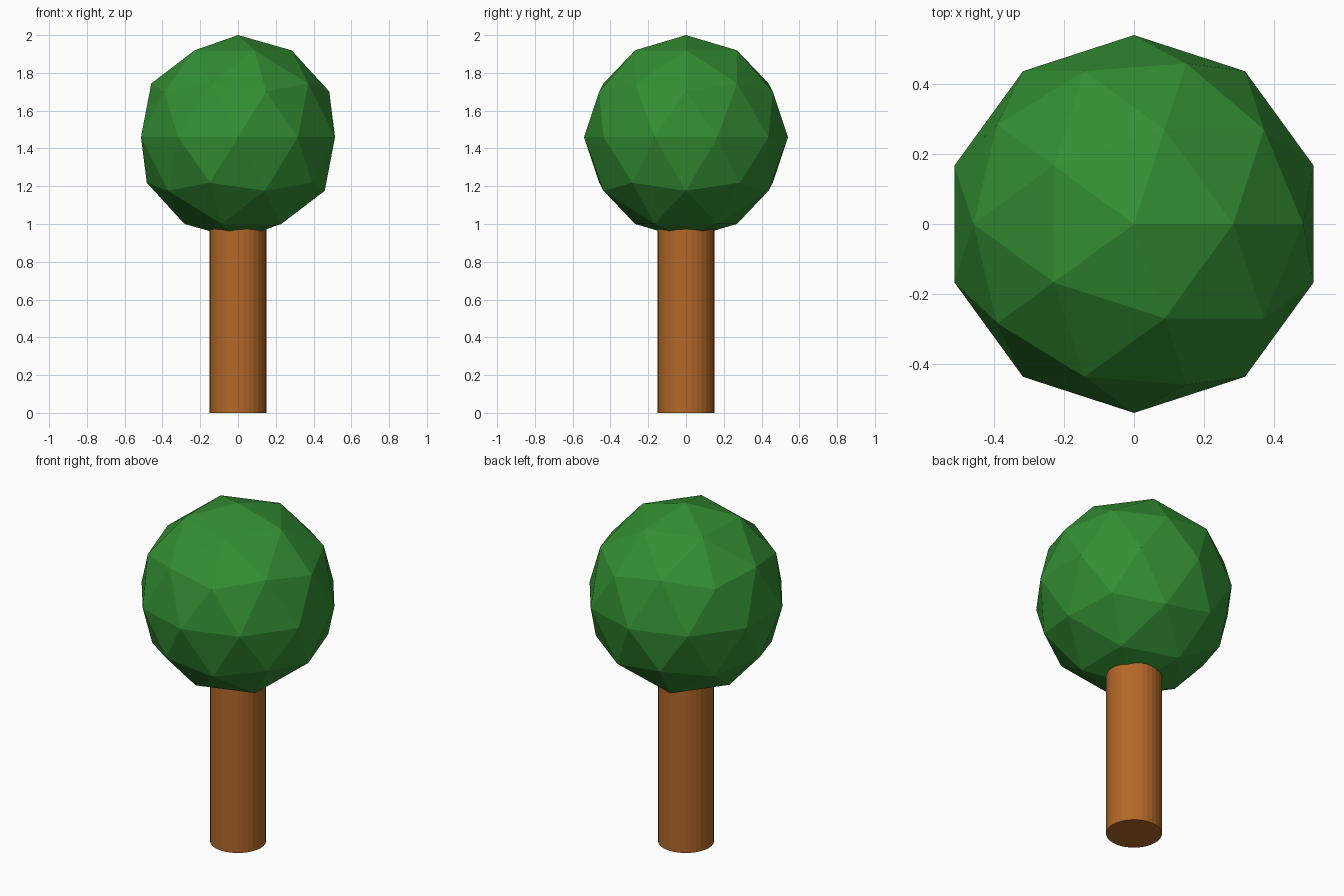
import bpy

# Remove the default object
cube = bpy.data.objects.get("Cube")
if cube:
    bpy.data.objects.remove(cube, do_unlink=True)


def make_material(name, rgb):
    mat = bpy.data.materials.new(name)
    mat.use_nodes = True
    colour = (*rgb, 1.0)
    mat.diffuse_color = colour
    mat.node_tree.nodes["Principled BSDF"].inputs["Base Color"].default_value = colour
    return mat


def finish(name, mat):
    obj = bpy.context.object
    obj.name = obj.data.name = name
    obj.data.materials.append(mat)
    return obj


RADIUS = 0.54
TRUNK_HEIGHT = 1.0

# Trunk: a plain faceted cylinder whose top is buried in the crown
bpy.ops.mesh.primitive_cylinder_add(
    vertices=32, radius=0.15, depth=TRUNK_HEIGHT, location=(0, 0, TRUNK_HEIGHT / 2))
finish("trunk", make_material("bark brown", (0.45, 0.14, 0.02)))

# Crown: a low-poly ball of leaves
bpy.ops.mesh.primitive_ico_sphere_add(
    subdivisions=2, radius=RADIUS, location=(0, 0, 2 - RADIUS))
finish("crown", make_material("leaf green", (0.033, 0.27, 0.033)))
